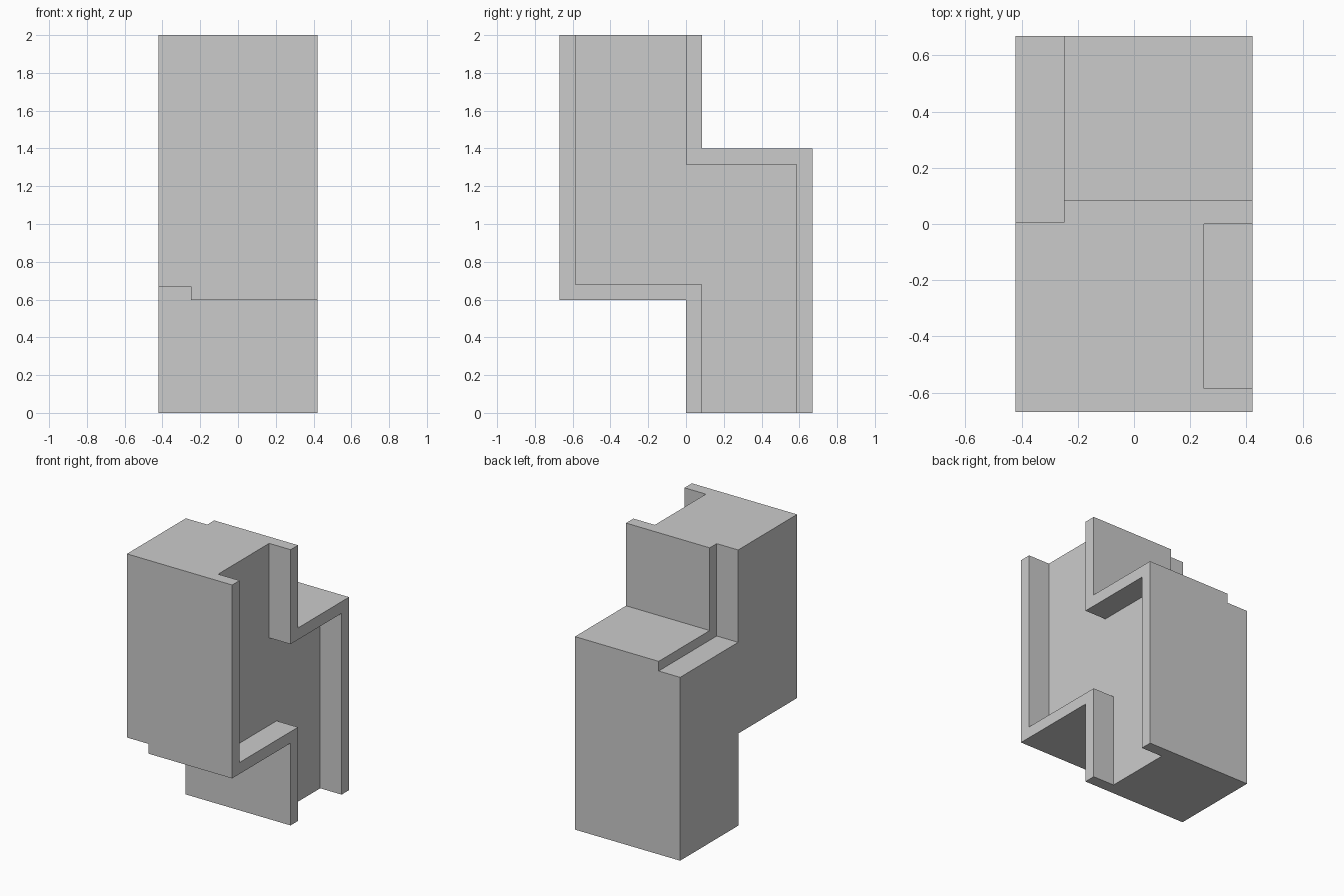
import bpy
import bmesh

if "Cube" in bpy.data.objects:
    bpy.data.objects.remove(bpy.data.objects["Cube"])


def extrude_profile(name, profile, x0, x1):
    """Solid with a (y, z) outline, running from x0 to x1."""
    bm = bmesh.new()
    face = bm.faces.new([bm.verts.new((x0, y, z)) for y, z in profile])
    grown = bmesh.ops.extrude_face_region(bm, geom=[face])
    moved = [v for v in grown["geom"] if isinstance(v, bmesh.types.BMVert)]
    bmesh.ops.translate(bm, verts=moved, vec=(x1 - x0, 0, 0))
    bmesh.ops.recalc_face_normals(bm, faces=bm.faces[:])
    mesh = bpy.data.meshes.new(name)
    bm.to_mesh(mesh)
    bm.free()
    obj = bpy.data.objects.new(name, mesh)
    bpy.context.collection.objects.link(obj)
    return obj


X, Y, H = 0.422, 0.67, 2.0   # half width, half depth, height
STEP = 0.25                  # where the core and the casing end
IN = 0.585                   # inner side of the outer casing walls
MID = 0.085                  # far side of the middle casing walls

# Stepped inner block, flush with the left side
extrude_profile("core_block", [
    (-Y, H), (0.005, H), (0.005, 1.33), (Y, 1.33),
    (Y, 0), (0, 0), (0, 0.668), (-Y, 0.668)], -X, STEP)

# Bent casing plate over the back and upper step
extrude_profile("back_casing", [
    (0, H), (MID, H), (MID, 1.4), (Y, 1.4),
    (Y, 0), (IN, 0), (IN, 1.315), (0, 1.315)], -STEP, X)

# Bent casing plate over the front and lower step
extrude_profile("front_casing", [
    (-Y, H), (-IN, H), (-IN, 0.68), (MID, 0.68),
    (MID, 0), (0, 0), (0, 0.597), (-Y, 0.597)], -STEP, X)
